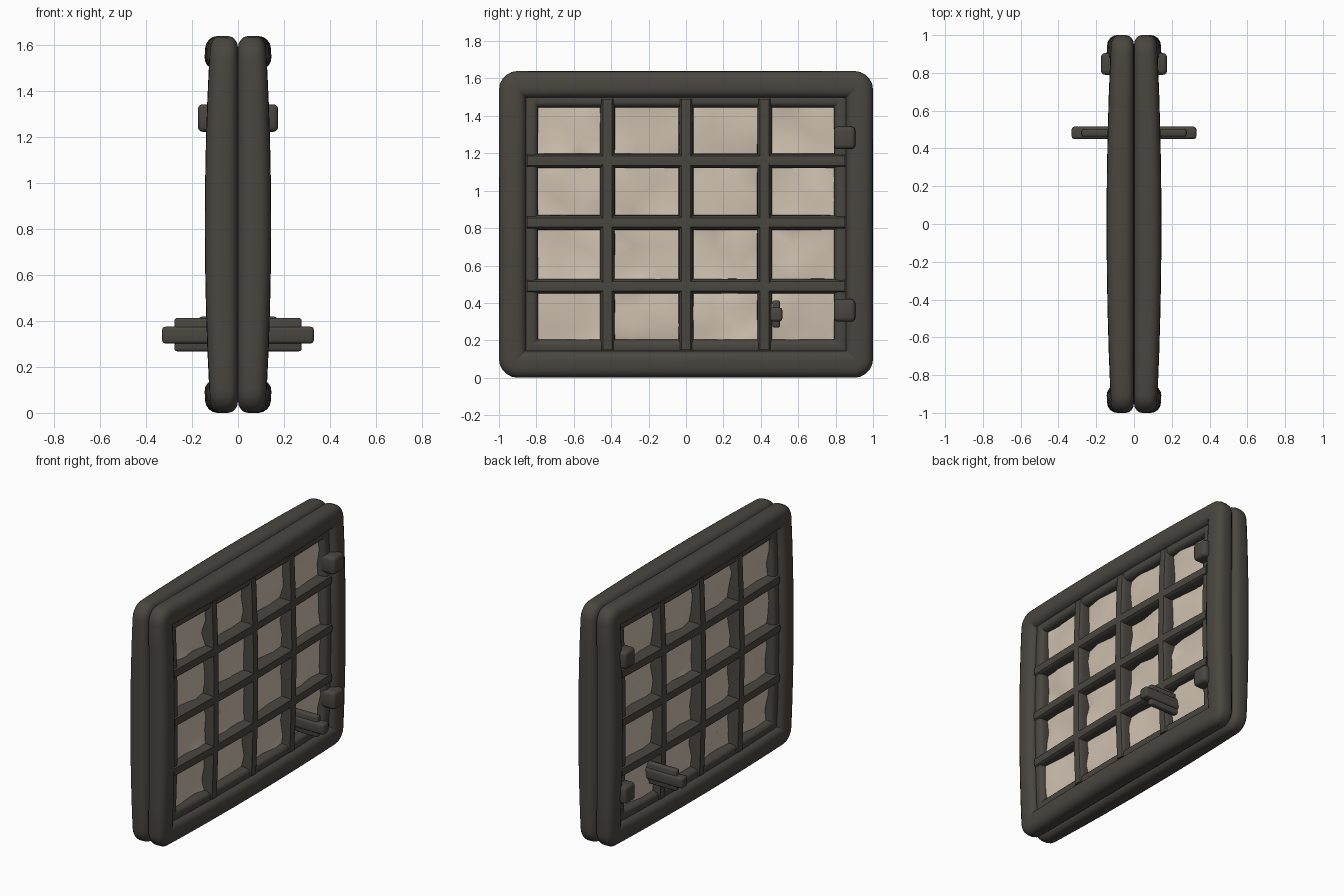
import bpy, bmesh, math, random
from mathutils import Vector

if "Cube" in bpy.data.objects:
    bpy.data.objects.remove(bpy.data.objects["Cube"])

random.seed(4)
ZC = 0.82


def material(name, rgb):
    m = bpy.data.materials.new(name)
    m.diffuse_color = (*rgb, 1)
    m.use_nodes = True
    m.node_tree.nodes["Principled BSDF"].inputs["Base Color"].default_value = m.diffuse_color
    return m


IRON = material("dark iron", (0.068, 0.062, 0.053))
PANE = material("pale beige", (0.62, 0.53, 0.43))


def finish(bm, name, mat, angle=40):
    bmesh.ops.recalc_face_normals(bm, faces=bm.faces)
    me = bpy.data.meshes.new(name)
    bm.to_mesh(me)
    bm.free()
    me.materials.append(mat)
    ob = bpy.data.objects.new(name, me)
    bpy.context.collection.objects.link(ob)
    bpy.ops.object.select_all(action='DESELECT')
    ob.select_set(True)
    bpy.context.view_layer.objects.active = ob
    bpy.ops.object.shade_smooth_by_angle(angle=math.radians(angle))
    return ob


def depth(y, z, base):
    # the whole window swells gently towards its middle
    v = (z - ZC) / 0.82
    return base + 0.025 * ((1 - y * y) + (1 - v * v))


def rounded(n=4, r=0.36):
    # unit rounded square profile, coordinates 0..1
    pts = []
    for i, (cx, cy) in enumerate([(1 - r, 1 - r), (r, 1 - r), (r, r), (1 - r, r)]):
        for k in range(n + 1):
            a = math.pi / 2 * (i + k / n)
            pts.append((cx + r * math.cos(a), cy + r * math.sin(a)))
    return pts


def skin(bm, rings, closed):
    vs = [[bm.verts.new(p) for p in ring] for ring in rings]
    n = len(vs[0])
    for i in range(len(vs) if closed else len(vs) - 1):
        a, b = vs[i], vs[(i + 1) % len(vs)]
        for j in range(n):
            k = (j + 1) % n
            bm.faces.new((a[j], a[k], b[k], b[j]))
    if not closed:
        bm.faces.new(vs[0])
        bm.faces.new(vs[-1])


def loop_frame(name, hy, hz, zc, w, rad, base, side):
    # rounded profile swept round a rounded rectangle
    prof = rounded()
    stations = []
    corners = [(1, 1), (-1, 1), (-1, -1), (1, -1)]
    for i in range(4):
        for k in range(6):
            stations.append((i, math.pi / 2 * (i + k / 5), 0))
        for k in range(1, 8):
            stations.append((i, math.pi / 2 * (i + 1), k / 8))

    def place(i, a, f, t):
        r = max(rad - t, 0.003)

        def corner(c):
            sy, sz = corners[c % 4]
            return (sy * (hy - t - r) + r * math.cos(a), zc + sz * (hz - t - r) + r * math.sin(a))
        p, q = corner(i), corner(i + 1)
        return p[0] + (q[0] - p[0]) * f, p[1] + (q[1] - p[1]) * f

    rings = []
    for st in stations:
        ring = []
        for px, pt in prof:
            y, z = place(*st, pt * w)
            ring.append((side * px * depth(y, z, base), y, z))
        rings.append(ring)
    bm = bmesh.new()
    skin(bm, rings, True)
    return finish(bm, name, IRON)


def grid_bar(name, axis, pos, half, w, base):
    # straight bar through both faces, following the swell
    rings = []
    for k in range(13):
        s = -half + 2 * half * k / 12
        ring = []
        for a in range(24):
            c, d = math.cos(math.tau * a / 24), math.sin(math.tau * a / 24)
            x = math.copysign(abs(c) ** 0.6, c)
            o = math.copysign(abs(d) ** 0.35, d) * w / 2
            y, z = (s, pos) if axis == 'y' else (pos, ZC + s)
            x *= depth(y, z, base)
            ring.append((x, y, z + o) if axis == 'y' else (x, y + o, z))
        rings.append(ring)
    bm = bmesh.new()
    skin(bm, rings, False)
    finish(bm, name, IRON)


def block(name, lo, hi, bevel):
    lo, hi = Vector(lo), Vector(hi)
    bm = bmesh.new()
    bmesh.ops.create_cube(bm, size=1)
    for v in bm.verts:
        v.co = (lo + hi) / 2 + v.co * (hi - lo)
    bmesh.ops.bevel(bm, geom=bm.edges[:], offset=bevel, segments=3, profile=0.5, affect='EDGES')
    finish(bm, name, IRON)


# outer and inner frames, one half for each face of the window
for side, tag in ((1, "right"), (-1, "left")):
    loop_frame("outer_frame_" + tag, 1.0, 0.82, ZC, 0.145, 0.10, 0.115, side)
    loop_frame("inner_frame_" + tag, 0.87, 0.70, 0.825, 0.08, 0.01, 0.078, side)

# lattice of three upright and three level bars
for i, y in enumerate((-0.42, 0, 0.42)):
    grid_bar("upright_bar_%d" % i, 'z', y, 0.67, 0.08, 0.088)
for i, z in enumerate((0.49, 0.83, 1.16)):
    grid_bar("level_bar_%d" % i, 'y', z, 0.85, 0.08, 0.088)

# uneven panes, a thin sheet near each face
for side in (1, -1):
    for i, y in enumerate((-0.625, -0.21, 0.21, 0.625)):
        for j, z in enumerate((0.325, 0.66, 0.995, 1.325)):
            bm = bmesh.new()
            bmesh.ops.create_grid(bm, x_segments=3, y_segments=3, size=0.5)
            for v in bm.verts:
                v.co = (side * (0.06 + random.uniform(-0.018, 0.018)),
                        y + v.co.x * 0.37 + random.uniform(-0.01, 0.01) * (abs(v.co.x) < 0.4),
                        z + v.co.y * 0.29)
            bmesh.ops.triangulate(bm, faces=bm.faces[:])
            bmesh.ops.recalc_face_normals(bm, faces=bm.faces)
            if bm.faces[:][0].normal.x * side < 0:
                bmesh.ops.reverse_faces(bm, faces=bm.faces[:])
            me = bpy.data.meshes.new("pane")
            bm.to_mesh(me)
            bm.free()
            me.materials.append(PANE)
            me.shade_smooth()
            bpy.context.collection.objects.link(
                bpy.data.objects.new("pane_%d_%d_%s" % (i, j, "right" if side > 0 else "left"), me))

# hinges on both faces
for side in (1, -1):
    for z in (0.36, 1.283):
        xs = sorted((side * 0.06, side * 0.175))
        block("hinge", (xs[0], 0.79, z - 0.06), (xs[1], 0.905, z + 0.06), 0.022)

# handle running through the window
block("handle_grip", (-0.33, 0.45, 0.302), (0.33, 0.515, 0.375), 0.014)
block("handle_blade", (-0.277, 0.462, 0.268), (0.277, 0.503, 0.413), 0.012)
